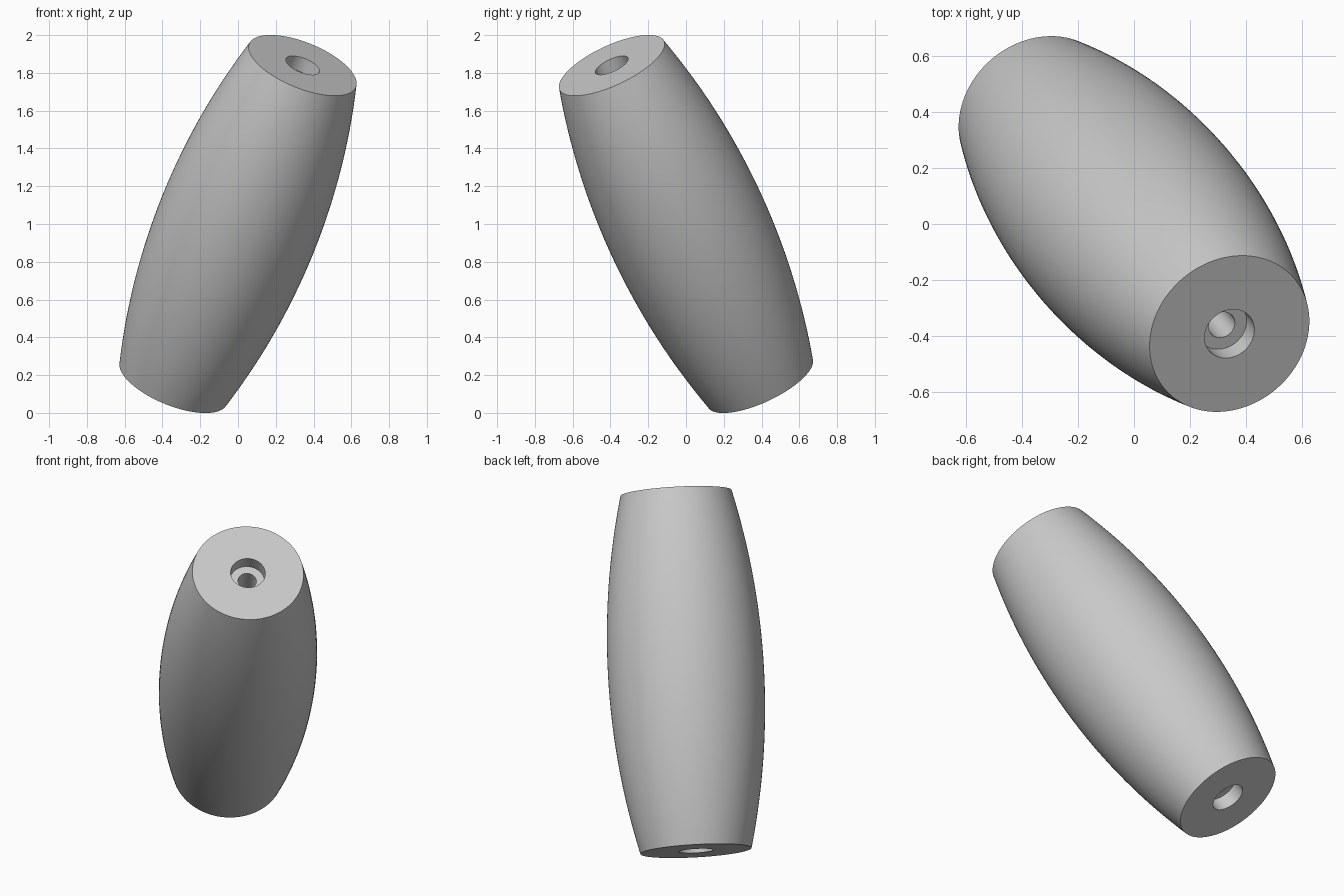
import bpy, bmesh
from math import cos, sin, asin, pi
from mathutils import Vector, Matrix

cube = bpy.data.objects.get("Cube")
if cube:
    bpy.data.objects.remove(cube, do_unlink=True)

AXIS = Vector((0.342, -0.393, 0.84))   # centre to upper end face
HALF = AXIS.length
END_R, MID_R = 0.305, 0.428            # radius at the ends and the belly
BORE_R, SINK_R, SINK_DEPTH = 0.05, 0.095, 0.08
ARC_STEPS, SIDES = 32, 96

grey = bpy.data.materials.new("light grey")
grey.use_nodes = True
colour = (0.58, 0.58, 0.58, 1)
grey.diffuse_color = colour
grey.node_tree.nodes["Principled BSDF"].inputs["Base Color"].default_value = colour

# Bulging outer side: a circular arc from the lower to the upper rim
sag = MID_R - END_R
arc_r = (HALF ** 2 + sag ** 2) / (2 * sag)
half_angle = asin(HALF / arc_r)
angles = [half_angle * (2 * i / ARC_STEPS - 1) for i in range(ARC_STEPS + 1)]
profile = [(MID_R - arc_r + arc_r * cos(a), arc_r * sin(a)) for a in angles]

# Counterbored hole running through the axis
floor = HALF - SINK_DEPTH
profile += [(SINK_R, HALF), (SINK_R, floor), (BORE_R, floor),
            (BORE_R, -floor), (SINK_R, -floor), (SINK_R, -HALF)]

# Revolve the closed profile
bm = bmesh.new()
verts = [bm.verts.new((r, 0, z)) for r, z in profile]
edges = [bm.edges.new((v, verts[(i + 1) % len(verts)])) for i, v in enumerate(verts)]
bmesh.ops.spin(bm, geom=verts + edges, cent=(0, 0, 0), axis=(0, 0, 1),
               angle=2 * pi, steps=SIDES)
bmesh.ops.remove_doubles(bm, verts=bm.verts[:], dist=0.0001)
bmesh.ops.recalc_face_normals(bm, faces=bm.faces[:])

# Tilt the barrel and lift it to the ground
tilt = AXIS.to_track_quat('Z', 'Y').to_matrix().to_4x4()
bm.transform(Matrix.Translation((0, 0, 1)) @ tilt)

mesh = bpy.data.meshes.new("barrel_roller")
bm.to_mesh(mesh)
bm.free()
mesh.materials.append(grey)
roller = bpy.data.objects.new("barrel_roller", mesh)
bpy.context.collection.objects.link(roller)

# Smooth side with crisp rims
bpy.ops.object.select_all(action='DESELECT')
roller.select_set(True)
bpy.context.view_layer.objects.active = roller
bpy.ops.object.shade_smooth_by_angle(angle=pi / 6)
